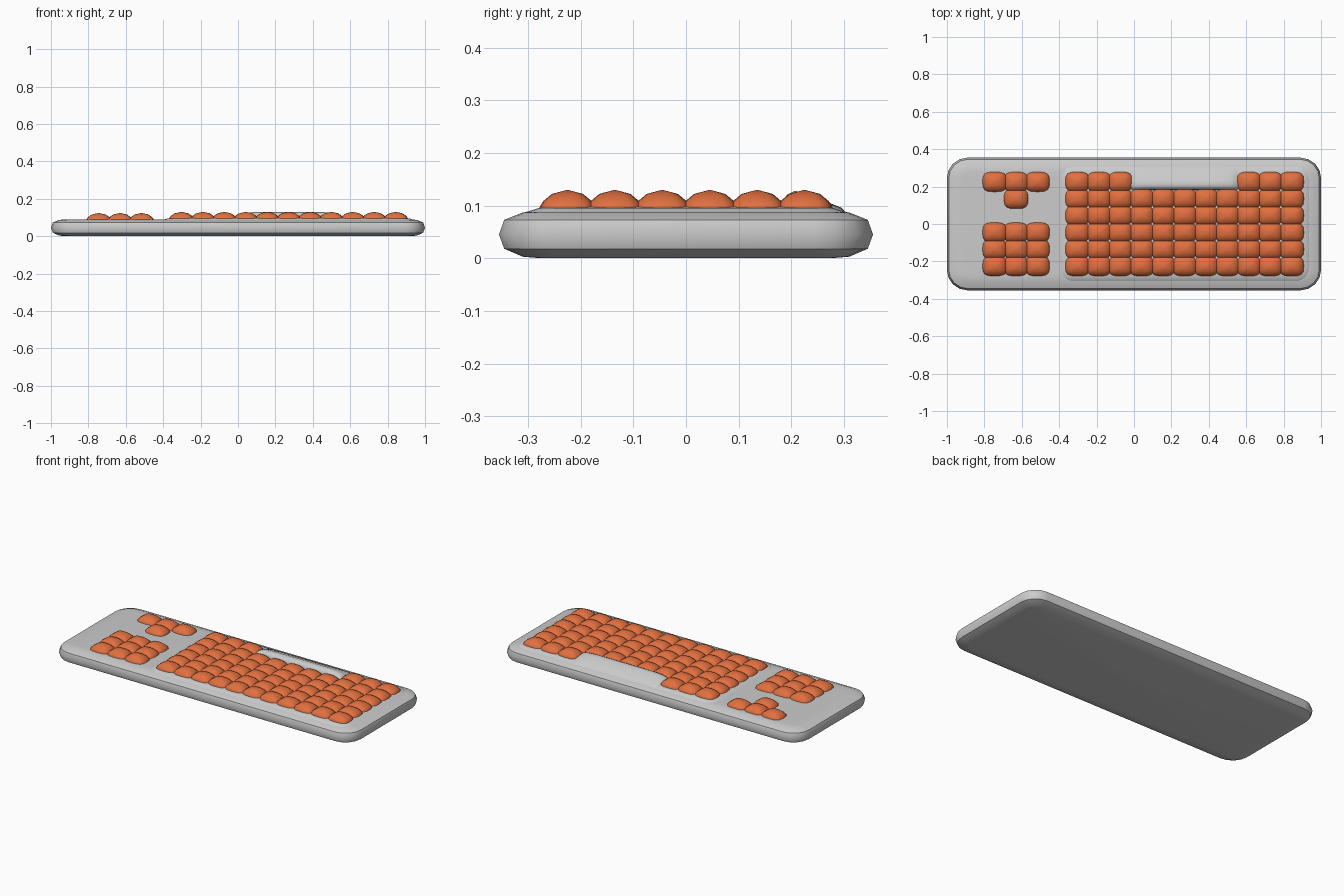
import bpy, bmesh
from math import sin, cos, pi, copysign

if "Cube" in bpy.data.objects:
    bpy.data.objects.remove(bpy.data.objects["Cube"])

orange = bpy.data.materials.new("key_orange")
orange.diffuse_color = (0.75, 0.16, 0.05, 1)
orange.use_nodes = True
orange.node_tree.nodes["Principled BSDF"].inputs["Base Color"].default_value = orange.diffuse_color


def rounded_rect(hx, hy, r, z, n=4):
    """Loop of points around a rounded rectangle."""
    pts = []
    for k, (sx, sy) in enumerate([(1, 1), (-1, 1), (-1, -1), (1, -1)]):
        for i in range(n + 1):
            a = (k + i / n) * pi / 2
            pts.append((sx * (hx - r) + r * cos(a), sy * (hy - r) + r * sin(a), z))
    return pts


def super_ring(hx, hy, z, n=16, p=3.2):
    """Loop of points around a soft square."""
    f = lambda v: copysign(abs(v) ** (2 / p), v)
    return [(hx * f(cos(2 * pi * i / n)), hy * f(sin(2 * pi * i / n)), z) for i in range(n)]


def loft(name, rings, loc=(0, 0, 0), tip=None, mat=None):
    """Skin stacked loops; close the top with a face or a fan to a tip."""
    bm = bmesh.new()
    vs = [[bm.verts.new(p) for p in ring] for ring in rings]
    n = len(vs[0])
    for a, b in zip(vs, vs[1:]):
        for i in range(n):
            j = (i + 1) % n
            bm.faces.new((a[i], a[j], b[j], b[i]))
    bm.faces.new(vs[0][::-1])
    if tip:
        t = bm.verts.new(tip)
        for i in range(n):
            bm.faces.new((vs[-1][i], vs[-1][(i + 1) % n], t))
    else:
        bm.faces.new(vs[-1])
    bmesh.ops.recalc_face_normals(bm, faces=bm.faces)
    me = bpy.data.meshes.new(name)
    bm.to_mesh(me)
    bm.free()
    for poly in me.polygons:
        poly.use_smooth = True
    if mat:
        me.materials.append(mat)
    ob = bpy.data.objects.new(name, me)
    ob.location = loc
    bpy.context.collection.objects.link(ob)
    return ob


# Rounded slab body: (inset, height) profile
profile = [(0.08, 0), (0.045, 0.003), (0.010, 0.018), (0, 0.045),
           (0.010, 0.073), (0.045, 0.087), (0.075, 0.0895), (0.1, 0.09)]
loft("body", [rounded_rect(1 - d, 0.355 - d, 0.11 - d, z) for d, z in profile])

# Slightly raised deck under the main keys
deck = [(0, 0.08), (0.005, 0.086), (0.035, 0.095), (0.06, 0.0975)]
loft("main_key_deck", [rounded_rect(0.68 - d, 0.315 - d, 0.08 - d, z) for d, z in deck],
     loc=(0.27, 0, 0))


def key(name, x, y, dz=0.0):
    hx, hy = 0.066, 0.054
    rings = [super_ring(hx * s, hy * s, z) for s, z in
             [(0.97, 0.082), (1, 0.095), (0.86, 0.108), (0.55, 0.122)]]
    loft(name, rings, loc=(x, y, dz), tip=(0, 0, 0.130), mat=orange)


row_y = [-0.225 + 0.09 * r for r in range(6)]

# Main key block, leaving room for the long bar in the rear row
for r, y in enumerate(row_y):
    for c in range(11):
        if r == 5 and 3 <= c <= 7:
            continue
        key("main_key", -0.302 + 0.1145 * c, y)

# Side key block and arrow keys
for c in range(3):
    x = -0.745 + 0.1145 * c
    for r in (0, 1, 2, 5):
        key("side_key", x, row_y[r], -0.006)
key("arrow_key", -0.6305, row_y[4], -0.006)

# Long grey bar, steep at the front and sloping down to the rear
section = [(0.182, 0.085), (0.184, 0.108), (0.192, 0.121), (0.207, 0.128),
           (0.230, 0.123), (0.260, 0.110), (0.295, 0.096), (0.305, 0.085)]
stations = [(-0.015, 0.45), (0.0, 0.75), (0.03, 0.92), (0.08, 1),
            (0.46, 1), (0.51, 0.92), (0.54, 0.75), (0.555, 0.45)]
loft("long_bar", [[(x, y, 0.085 + (z - 0.085) * s) for y, z in section] for x, s in stations])

# Keep sharp edges crisp
bpy.ops.object.select_all(action='DESELECT')
for ob in bpy.data.objects:
    ob.select_set(True)
bpy.context.view_layer.objects.active = bpy.data.objects["body"]
bpy.ops.object.shade_smooth_by_angle(angle=pi / 4)
